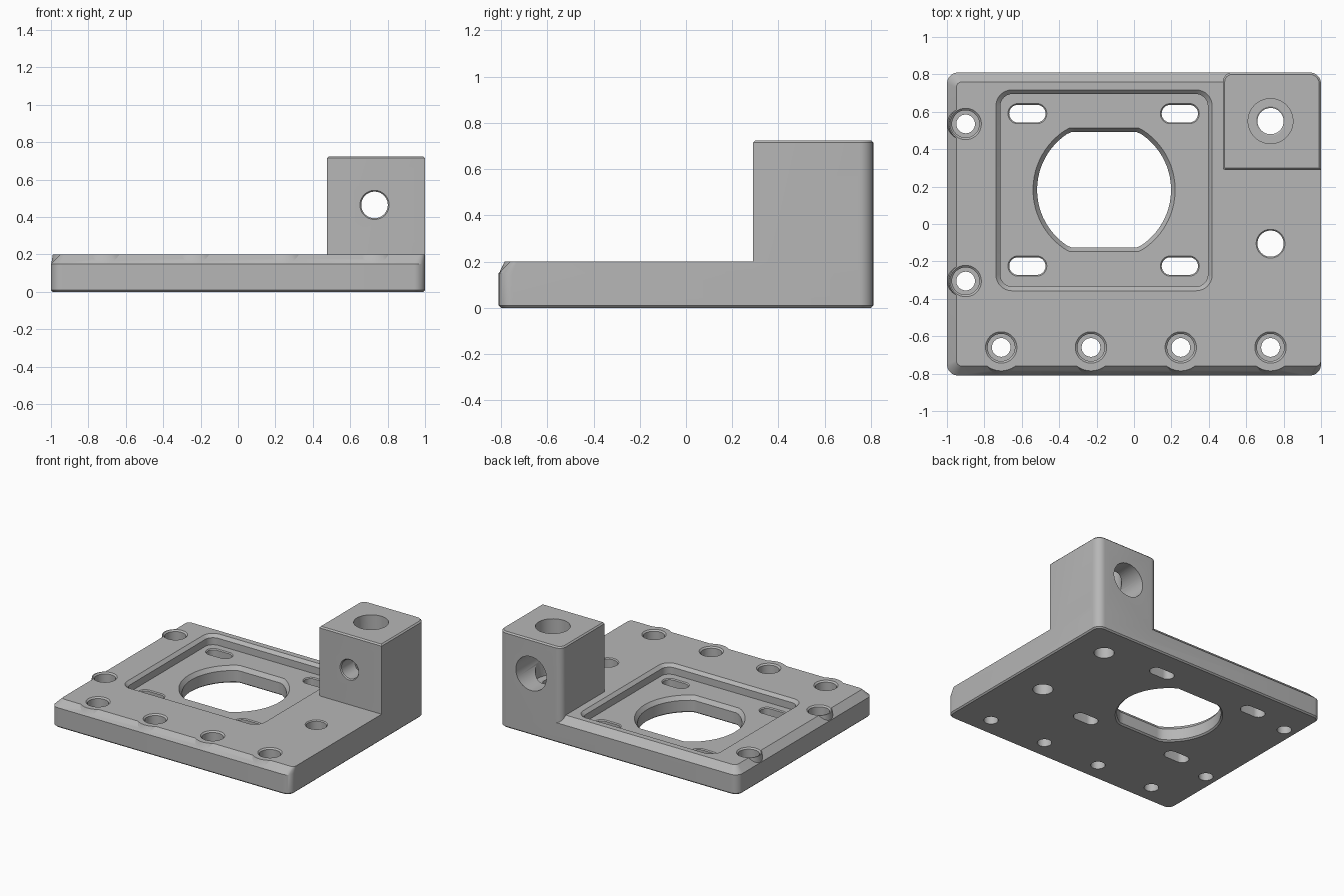
import bpy
import bmesh
from math import sin, cos, pi, radians
from mathutils import Matrix

if "Cube" in bpy.data.objects:
    bpy.data.objects.remove(bpy.data.objects["Cube"], do_unlink=True)

grey = bpy.data.materials.new("machined grey")
grey.use_nodes = True
grey.diffuse_color = (0.47, 0.47, 0.47, 1)
grey.node_tree.nodes["Principled BSDF"].inputs["Base Color"].default_value = (0.47, 0.47, 0.47, 1)


def rounded(x0, x1, y0, y1, radii, seg=8):
    """Rounded rectangle; radii run back right, back left, front left, front right."""
    if not isinstance(radii, tuple):
        radii = (radii,) * 4
    corners = [(x1, y1, -1, -1), (x0, y1, 1, -1), (x0, y0, 1, 1), (x1, y0, -1, 1)]
    points = []
    for k, ((x, y, sx, sy), r) in enumerate(zip(corners, radii)):
        for i in range(seg + 1):
            a = (k + i / seg) * pi / 2
            points.append((x + sx * r + r * cos(a), y + sy * r + r * sin(a)))
    return points


def circle(x, y, r, flat=None, n=48):
    """Circle, optionally flattened at a half height."""
    points = []
    for i in range(n):
        a = 2 * pi * (i + 0.5) / n
        dy = r * sin(a)
        if flat:
            dy = max(-flat, min(flat, dy))
        points.append((x + r * cos(a), y + dy))
    return points


def loft(name, sections):
    """Closed solid through (height, outline) sections."""
    bm = bmesh.new()
    rings = [[bm.verts.new((x, y, z)) for x, y in ring] for z, ring in sections]
    for low, high in zip(rings, rings[1:]):
        for i in range(len(low)):
            j = (i + 1) % len(low)
            bm.faces.new((low[i], low[j], high[j], high[i]))
    bm.faces.new(rings[0][::-1])
    bm.faces.new(rings[-1])
    mesh = bpy.data.meshes.new(name)
    bm.to_mesh(mesh)
    bm.free()
    mesh.materials.append(grey)
    obj = bpy.data.objects.new(name, mesh)
    bpy.context.collection.objects.link(obj)
    return obj


def combine(tool, operation="DIFFERENCE"):
    """Apply a solid to the bracket and discard it."""
    mod = bracket.modifiers.new("combine", "BOOLEAN")
    mod.operation, mod.solver, mod.object = operation, "EXACT", tool
    tool.hide_render = True
    bpy.context.view_layer.objects.active = bracket
    bpy.ops.object.modifier_apply(modifier=mod.name)
    bpy.data.objects.remove(tool, do_unlink=True)


def bore(x, y, profile, turn=None):
    """Stepped round hole from (height, radius) pairs."""
    tool = loft("bore_cutter", [(z, circle(x, y, r)) for z, r in profile])
    if turn:
        tool.data.transform(turn)
    combine(tool)


# Base plate, bevelled on the left, front and back top edges
W, D, T, C = 1.0, 0.81, 0.2, 0.05
outline = rounded(-W, W, -D, D, 0.06)
bracket = loft("mounting_bracket", [
    (0, rounded(-W + 0.01, W - 0.01, -D + 0.01, D - 0.01, 0.05)),
    (0.01, outline),
    (T - C, outline),
    (T, rounded(-W + C, W, -D + C, D - C, 0.03)),
])
bracket.select_set(True)

# Conical bosses that carry the edge screws through the bevel
front_holes = [(x, -0.66) for x in (-0.71, -0.23, 0.25, 0.73)]
side_holes = [(-0.9, y) for y in (0.535, -0.305)]
for holes, wide, top in ((front_holes, 0.148, 0.125), (side_holes, 0.098, 0.09)):
    for x, y in holes:
        combine(loft("boss", [(0.05, circle(x, y, wide)), (0.152, circle(x, y, wide)),
                              (T, circle(x, y, top))]), "UNION")

# Upright block at the back corner
radii = (0.06, 0.05, 0.012, 0.002)
block = rounded(0.475, W, 0.29, D, radii)
combine(loft("upright_block", [
    (0.05, block), (0.715, block),
    (0.725, rounded(0.485, W - 0.01, 0.3, D - 0.01, (0.05, 0.04, 0.004, 0.001))),
]), "UNION")

# Recessed pocket with a bevelled rim
FLOOR = 0.125
inner = rounded(-0.715, 0.395, -0.335, 0.695, 0.065)
rim = rounded(-0.738, 0.418, -0.357, 0.717, 0.085)
combine(loft("pocket_cutter", [(FLOOR, inner), (T - 0.022, inner), (T, rim), (0.23, rim)]))

# Large central opening with flattened front and back
combine(loft("opening_cutter", [(z, circle(-0.16, 0.183, r, r - 0.05, 80)) for z, r in (
    (-0.05, 0.37), (0, 0.37), (0.01, 0.358), (FLOOR - 0.03, 0.358),
    (FLOOR, 0.38), (0.16, 0.38))]))

# Four adjustment slots
for x in (-0.57, 0.245):
    for y in (0.59, -0.225):
        sections = []
        for z, r in ((-0.05, 0.047), (FLOOR - 0.007, 0.047), (FLOOR, 0.054), (0.16, 0.054)):
            sections.append((z, rounded(x - 0.05 - r, x + 0.05 + r, y - r, y + r, r - 0.0005)))
        combine(loft("slot_cutter", sections))

# Counterbored edge screw holes
for x, y in front_holes + side_holes:
    bore(x, y, [(-0.05, 0.05), (0.1, 0.05), (0.1, 0.073), (T - 0.01, 0.073),
                (T, 0.084), (0.25, 0.084)])

# Plain hole beside the block
bore(0.73, -0.105, [(-0.05, 0.07), (T - 0.007, 0.07), (T, 0.077), (0.25, 0.077)])

# Crossing vertical and horizontal holes in the block
bore(0.73, 0.55, [(-0.05, 0.07), (0.295, 0.07), (0.3, 0.078), (0.3, 0.12), (0.8, 0.12)])
lay_down = Matrix.Rotation(radians(-90), 4, "X")
bore(0.73, -0.465, [(0.2, 0.078), (0.29, 0.078), (0.297, 0.071), (0.5, 0.071),
                    (0.5, 0.128), (0.9, 0.128)], lay_down)

# Smooth shading with crisp edges
bpy.context.view_layer.objects.active = bracket
bracket.select_set(True)
bpy.ops.object.shade_smooth_by_angle(angle=radians(25))
